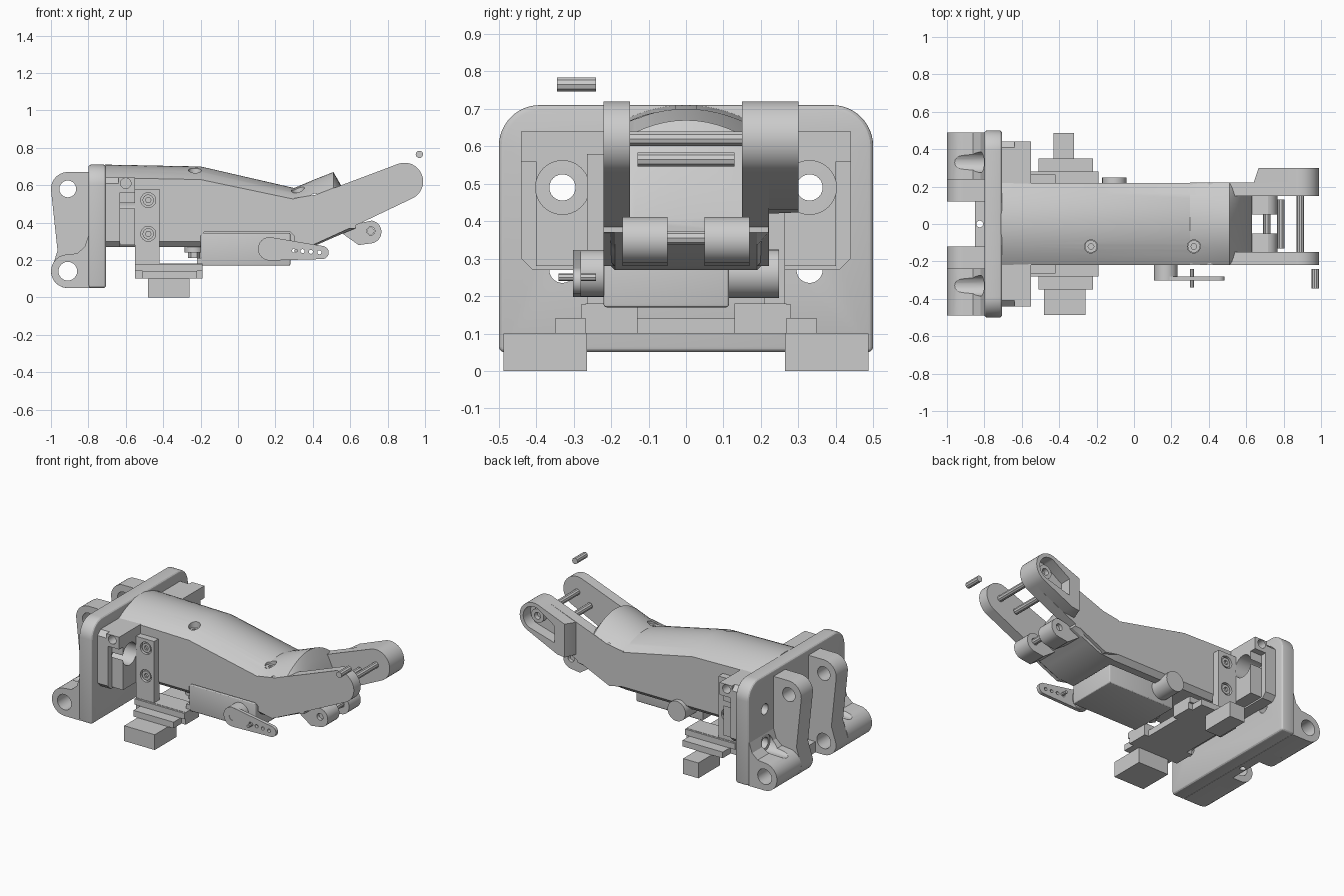
import bpy, bmesh, math
from mathutils import Vector

if "Cube" in bpy.data.objects:
    bpy.data.objects.remove(bpy.data.objects["Cube"], do_unlink=True)

grey = bpy.data.materials.new("plain_grey")
grey.use_nodes = True
grey.diffuse_color = (0.6, 0.6, 0.6, 1)
grey.node_tree.nodes["Principled BSDF"].inputs["Base Color"].default_value = (0.6, 0.6, 0.6, 1)
parts = []


def finish(name, bm):
    bmesh.ops.recalc_face_normals(bm, faces=bm.faces)
    mesh = bpy.data.meshes.new(name)
    bm.to_mesh(mesh)
    bm.free()
    mesh.materials.append(grey)
    ob = bpy.data.objects.new(name, mesh)
    bpy.context.collection.objects.link(ob)
    parts.append(ob)
    return ob


def loft(name, rings):
    bm = bmesh.new()
    rows = [[bm.verts.new(p) for p in ring] for ring in rings]
    n = len(rows[0])
    for a, b in zip(rows, rows[1:]):
        for i in range(n):
            bm.faces.new((a[i], a[(i + 1) % n], b[(i + 1) % n], b[i]))
    bm.faces.new(rows[0])
    bm.faces.new(rows[-1])
    return finish(name, bm)


def prism(name, pts, axis, a, b):
    place = {"x": lambda p, t: (t, p[0], p[1]),
             "y": lambda p, t: (p[0], t, p[1]),
             "z": lambda p, t: (p[0], p[1], t)}[axis]
    return loft(name, [[place(p, t) for p in pts] for t in (a, b)])


def arc(u, v, r, start, end, n=12):
    angles = [math.radians(start + (end - start) * i / n) for i in range(n + 1)]
    return [(u + r * math.cos(t), v + r * math.sin(t)) for t in angles]


def cyl(name, axis, u, v, r, a, b, n=24):
    return prism(name, arc(u, v, r, 0, 360, n)[:-1], axis, a, b)


def box(name, x0, x1, y0, y1, z0, z1):
    return prism(name, [(x0, y0), (x1, y0), (x1, y1), (x0, y1)], "z", z0, z1)


def swap(ob, mod):
    # Bake a modifier into the mesh
    dg = bpy.context.evaluated_depsgraph_get()
    mesh = bpy.data.meshes.new_from_object(ob.evaluated_get(dg))
    ob.modifiers.remove(mod)
    ob.data = mesh


def cut(ob, *cutters):
    for c in cutters:
        mod = ob.modifiers.new("cut", "BOOLEAN")
        mod.operation = "DIFFERENCE"
        mod.object = c
        swap(ob, mod)
        parts.remove(c)
        bpy.data.objects.remove(c, do_unlink=True)


def bevel(ob, width):
    mod = ob.modifiers.new("bevel", "BEVEL")
    mod.width = width
    mod.segments = 3
    mod.limit_method = "ANGLE"
    mod.angle_limit = math.radians(50)
    swap(ob, mod)


def span(s, a, b):
    return sorted((s * a, s * b))


# Mounting plate with rounded top corners and bolt holes
plate = prism("mounting_plate", [(-.5, .05), (.5, .05)] + arc(.39, .6, .11, 0, 90)
              + arc(-.39, .6, .11, 90, 180), "x", -.8, -.705)
bevel(plate, .015)
block = prism("mounting_block", [(-.41, .27), (.41, .27), (.44, .3), (.44, .61), (.41, .64),
                                 (-.41, .64), (-.44, .61), (-.44, .3)], "x", -.71, -.63)
for s in (-1, 1):
    for z in (.49, .27):
        cut(plate, cyl("cutter", "x", s * .33, z, .035, -1, -.5))
    cut(block, cyl("cutter", "x", s * .33, .49, .072, -1, -.5))
    wing = box("block_wing", -.635, -.55, *span(s, .2, .4), .28, .64)
    cut(wing, cyl("cutter", "x", s * .33, .49, .072, -1, -.5))
    ear = box("block_tab", -.64, -.55, *span(s, .395, .44), .56, .64)
    cut(ear, cyl("cutter", "y", -.6, .61, .028, -1, 1))
    cut(wing, cyl("cutter", "y", -.6, .61, .028, -1, 1))

# Hinge ears on the rear of the plate
tall = [(-.79, .67)] + arc(-.91, .58, .09, 90, 190) + [(-.965, .25)] \
    + arc(-.91, .14, .09, 180, 270) + [(-.79, .05)]
low = [(-.79, .36), (-.82, .27), (-.86, .235)] + arc(-.91, .14, .09, 90, 270) + [(-.79, .05)]
for s in (-1, 1):
    ear = prism("tall_hinge_ear", tall, "y", *span(s, .12, .24))
    lug = prism("low_hinge_lug", low, "y", *span(s, .24, .49))
    cut(ear, cyl("cutter", "y", -.91, .58, .045, -1, 1), cyl("cutter", "y", -.91, .14, .05, -1, 1))
    cut(lug, cyl("cutter", "y", -.91, .14, .05, -1, 1), cyl("cutter", "x", s * .33, .27, .055, -1.1, -.7))
ledge = box("rear_ledge", -.85, -.79, -.13, .13, .05, .12)
cut(ledge, cyl("cutter", "z", -.825, 0, .018, 0, 1))

# Finger body with an arched top
half = .22
stations = [(-.71, .27, .64, .71), (-.2, .27, .63, .7), (.3, .27, .525, .585), (.42, .28, .55, .635),
            (.51, .32, .585, .67), (.545, .335, .56, .61), (.63, .37, .4, .41)]
rings = []
for x, low_z, side_z, top_z in stations:
    ring = [(x, -half + .03, low_z), (x, half - .03, low_z), (x, half, low_z + .03 * (x < .6))]
    for i in range(17):
        t = 1 - i / 8
        ring.append((x, half * t, side_z + (top_z - side_z) * (1 - t * t)))
    rings.append(ring + [(x, -half, low_z + .03 * (x < .6))])
body = loft("finger_body", rings)
pocket = [(-.2, .1), (.3, .1), (.3, .33), (.28, .35), (-.18, .35), (-.2, .33)]
cut(body, prism("cutter", pocket, "y", -.3, .14),
    cyl("cutter", "y", .41, .53, .025, -1, 1),
    cyl("cutter", "z", -.23, -.12, .035, .6, 1),
    cyl("cutter", "z", .32, -.12, .035, .5, 1))
for x, z in ((-.23, .62), (.32, .53)):
    cut(cyl("top_screw", "z", x, -.12, .033, z - .04, z + .03), cyl("cutter", "z", x, -.12, .016, z, 1, 6))

# Fork arms at the tip
arm = [(.3, .3), (.3, .53), (.42, .55)] + arc(.89, .62, .1, 110, -65, 20) + [(.63, .385), (.4, .28)]
prism("right_fork_arm", arm, "y", -.22, -.15)
prism("left_fork_arm", arm, "y", .15, .221)
flare = [(.64, .42), (.64, .63)] + arc(.89, .62, .1, 110, -65, 20) + [(.72, .43)]
housing = prism("left_arm_housing", flare, "y", .2, .3)
inner = [(.74, .5), (.74, .61)] + arc(.89, .62, .075, 110, -65, 20)
cut(housing, prism("cutter", inner, "y", .225, .4),
    prism("cutter", [(.6, .2), (.6, .4), (.7, .4), (.64, .22)], "z", 0, 1))
cut(cyl("housing_boss", "y", .89, .62, .045, .2, .26), cyl("cutter", "y", .89, .62, .022, .23, 1))

# Lower lugs and pins
for s in (-1, 1):
    lug = prism("lower_lug", [(.56, .34), (.6, .385)] + arc(.705, .35, .062, 80, -90)
                + [(.645, .28)], "y", *span(s, .05, .17))
    cut(lug, cyl("cutter", "y", .71, .355, .022, -1, 1))
cyl("lug_pin", "y", .71, .355, .02, -.15, .15, 10)
cyl("middle_pin", "y", .785, .565, .02, -.13, .13, 10)
cyl("tip_pin", "y", .89, .62, .02, -.16, .21, 10)
cyl("loose_pin", "y", .97, .765, .02, -.345, -.24, 10)

# Servo with its horn and rear cap
bevel(box("servo_case", -.2, .28, -.22, .115, .17, .345), .008)
cyl("servo_cap", "y", -.105, .26, .065, .1, .248)
cyl("servo_hub", "y", .17, .26, .063, -.3, -.2)
horn = prism("servo_horn", arc(.17, .26, .063, 90, 275) + arc(.45, .24, .035, -90, 85), "y", -.302, -.28)
cut(horn, cyl("cutter", "y", .17, .26, .022, -.4, -.285))
for i in range(4):
    cut(horn, cyl("cutter", "y", .3 + i * .045, .25 - i * .003, .011, -1, 0, 12))
cyl("horn_pin", "y", .31, .25, .01, -.34, -.24, 8)
cyl("guide_nut", "z", -.235, -.125, .033, .21, .245, 6)
cyl("guide_nut_flange", "z", -.235, -.125, .05, .24, .28)
box("servo_wire_block", -.22, -.19, -.22, -.14, .17, .21)

# Side brackets, base rail and hanging blocks
box("base_rail", -.51, -.22, -.35, .35, .1, .14)
for s in (-1, 1):
    bracket = box("side_bracket", -.55, -.42, *span(s, .21, .265), .1, .58)
    box("bracket_foot", -.55, -.19, *span(s, .13, .268), .1, .18)
    box("rail_cap", -.55, -.19, *span(s, .26, .28), .14, .178)
    for z in (.52, .34):
        cut(bracket, cyl("cutter", "y", -.48, z, .04, *span(s, .245, .4)))
        cut(cyl("bracket_screw", "y", -.48, z, .03, *span(s, .22, .26)),
            cyl("cutter", "y", -.48, z, .015, *span(s, .24, .4), 6))
box("front_hanging_block", -.48, -.26, -.487, -.265, 0, .1)
box("rear_hanging_block", -.43, -.32, .265, .487, 0, .1)

# Smooth the curved faces, keep the corners crisp
bpy.ops.object.select_all(action="DESELECT")
for ob in parts:
    ob.select_set(True)
bpy.context.view_layer.objects.active = parts[0]
bpy.ops.object.shade_smooth_by_angle(angle=math.radians(25))
